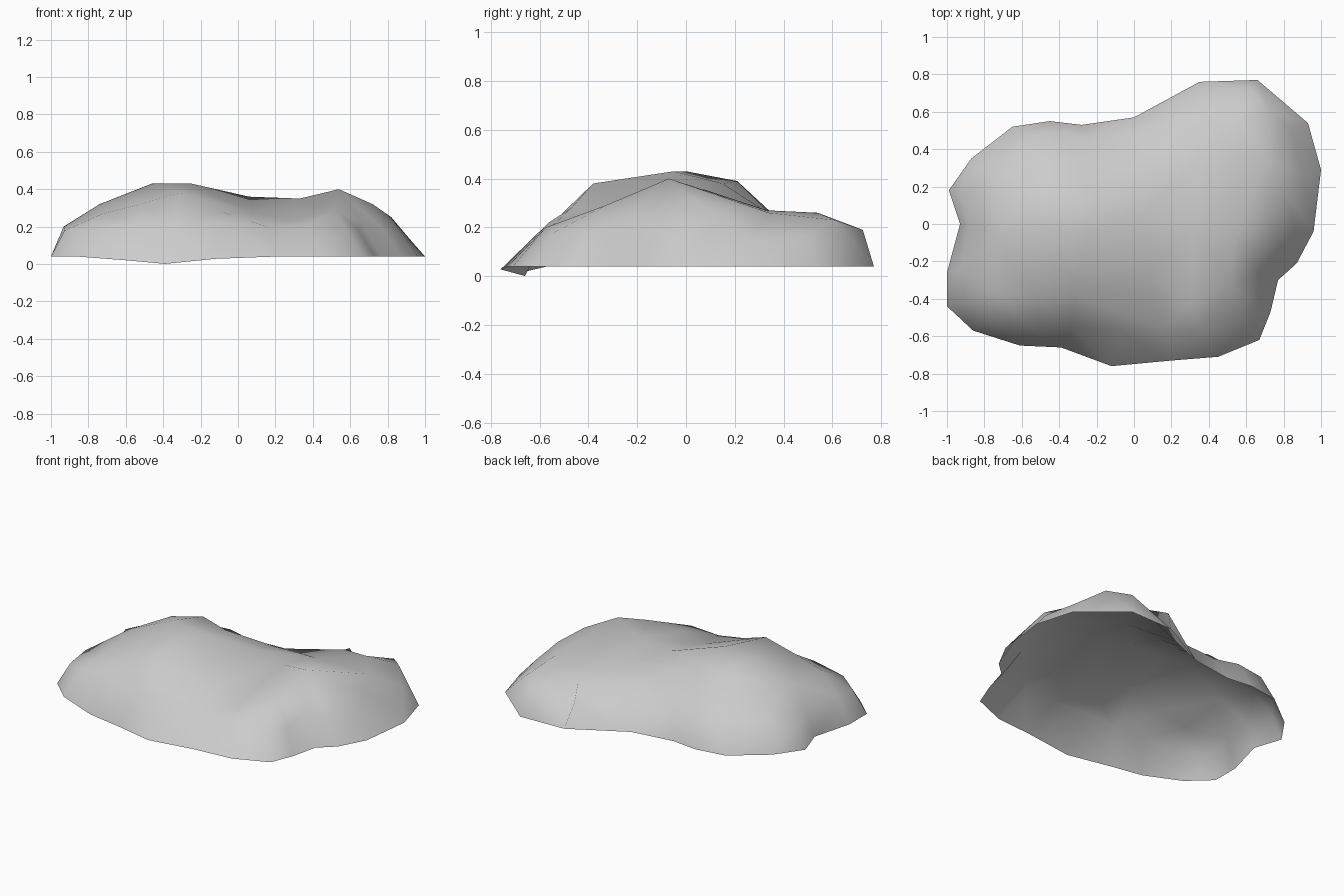
import bpy
import bmesh
from mathutils import Vector
from mathutils.geometry import delaunay_2d_cdt

if "Cube" in bpy.data.objects:
    bpy.data.objects.remove(bpy.data.objects["Cube"], do_unlink=True)

GROUND = 0.04

# Footprint, counter-clockwise: x, y, inset of the shoulder above, shoulder height
rim = [
    (-1, -.44, .08, .18), (-.86, -.57, .1, .2), (-.61, -.65, .11, .21),
    (-.39, -.66, .12, .21), (-.12, -.76, .2, .22), (.2, -.73, .18, .2),
    (.45, -.71, .16, .2), (.67, -.62, .12, .18), (.73, -.47, .1, .18),
    (.77, -.3, .12, .22), (.87, -.21, .1, .19), (.96, -.04, .1, .16),
    (1, .29, .1, .15), (.93, .54, .1, .16), (.66, .77, .06, .19),
    (.35, .76, .07, .19), (0, .57, .08, .18), (-.28, .53, .08, .19),
    (-.45, .55, .08, .2), (-.65, .52, .08, .19), (-.87, .35, .08, .18),
    (-.99, .18, .06, .18), (-.93, 0, .05, .18), (-1, -.26, .07, .2),
]

# Left hill: summit, front spur and rear step
left_hill = [
    (-.46, 0, .43), (-.25, -.05, .43), (-.31, -.38, .38), (-.52, -.39, .32),
    (-.58, .14, .37), (-.4, .21, .39), (-.2, .15, .38), (-.74, -.06, .32),
    (-.72, -.38, .27), (-.74, .22, .26), (-.3, .33, .27), (-.5, .34, .27),
]
# Saddle between the hills
saddle = [
    (-.09, -.47, .28), (.06, .06, .36), (.08, -.26, .275),
    (.33, 0, .35), (.3, -.42, .24), (.05, .32, .27),
]
# Right hill and the low shelf behind it
right_hill = [
    (.54, -.07, .4), (.52, -.33, .29), (.72, .02, .32), (.71, .34, .26),
    (.55, .54, .26), (.4, .54, .26), (.33, .33, .27), (.82, .15, .25),
    (.73, .61, .23),
]


def rim_height(x, y):
    """The front lip sags a little below the rest of the rim."""
    sag = max(0, 1 - abs(x + .4) / .4) if y < -.6 else 0
    return GROUND * (1 - sag)


def shoulder(x, y, inset, height):
    """Point above the rim, pulled in towards the middle."""
    p = Vector((x, y))
    p -= p.normalized() * inset
    return p.x, p.y, height


points = [(x, y, rim_height(x, y)) for x, y, _, _ in rim]
points += [shoulder(*row) for row in rim]
points += left_hill + saddle + right_hill

# Stretch a triangulated skin over the points, open underneath
flat = [Vector(p[:2]) for p in points]
verts, _, faces, source, _, _ = delaunay_2d_cdt(
    flat, [], [list(range(len(rim)))], 1, 1e-5)

bm = bmesh.new()
skin = [bm.verts.new((v.x, v.y, points[src[0]][2] if src else GROUND))
        for v, src in zip(verts, source)]
for face in faces:
    bm.faces.new([skin[i] for i in face]).smooth = True
for face in bm.faces:
    face.normal_update()
    if face.normal.z < 0:
        face.normal_flip()

mesh = bpy.data.meshes.new("rock")
bm.to_mesh(mesh)
bm.free()
rock = bpy.data.objects.new("rock", mesh)
bpy.context.collection.objects.link(rock)

# Plain stone colour
stone = bpy.data.materials.new("stone_grey")
stone.use_nodes = True
colour = (.6, .6, .6, 1)
stone.diffuse_color = colour
stone.node_tree.nodes["Principled BSDF"].inputs["Base Color"].default_value = colour
mesh.materials.append(stone)
